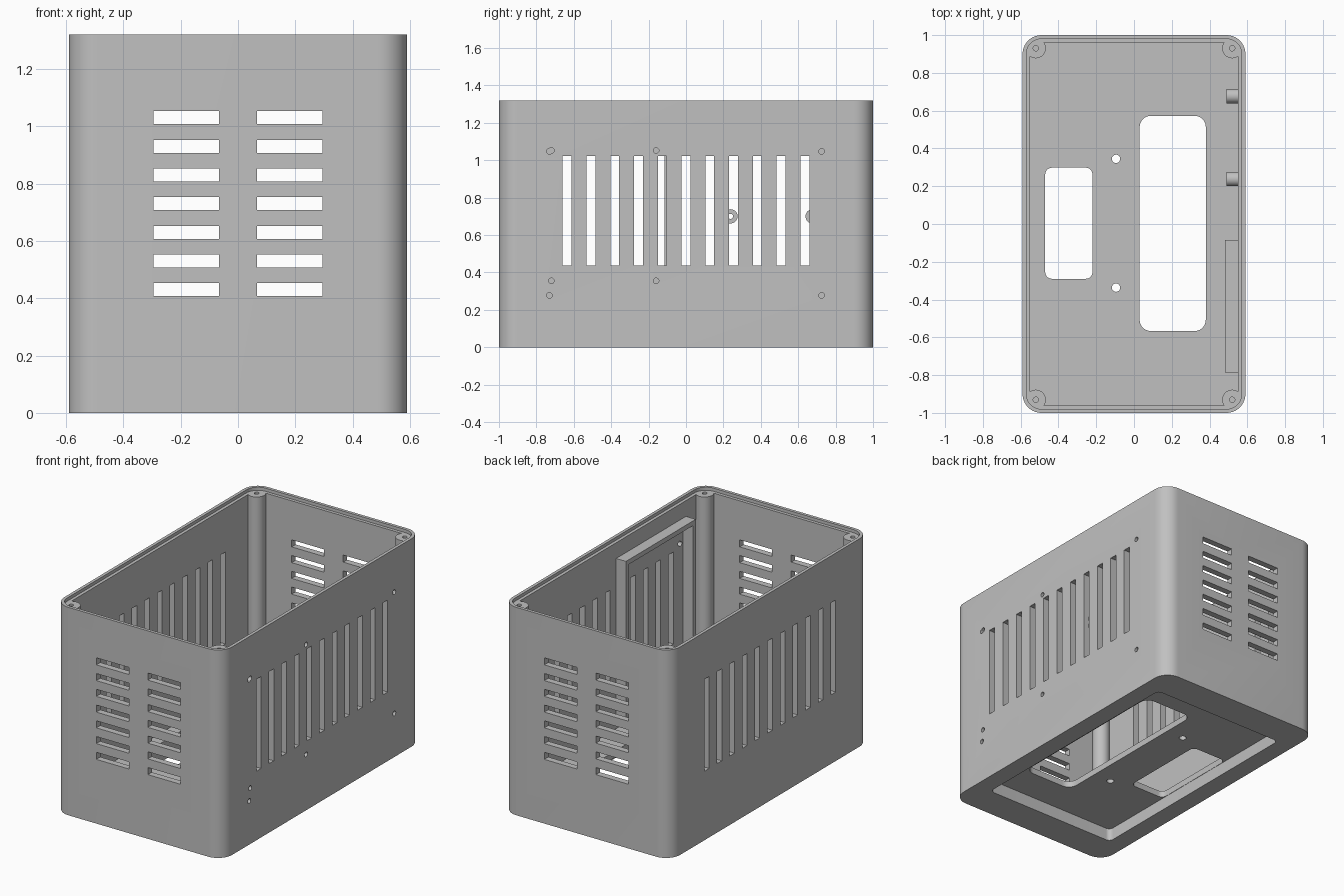
import bpy, bmesh, math
from mathutils import Matrix, Vector

if "Cube" in bpy.data.objects:
    bpy.data.objects.remove(bpy.data.objects["Cube"])

grey = bpy.data.materials.new("plain_grey")
grey.diffuse_color = (0.53, 0.53, 0.53, 1)
grey.use_nodes = True
grey.node_tree.nodes["Principled BSDF"].inputs["Base Color"].default_value = grey.diffuse_color


def finish(name, bm):
    bmesh.ops.recalc_face_normals(bm, faces=bm.faces)
    me = bpy.data.meshes.new(name)
    bm.to_mesh(me)
    bm.free()
    me.materials.append(grey)
    ob = bpy.data.objects.new(name, me)
    bpy.context.scene.collection.objects.link(ob)
    return ob


def add_prism(bm, outline, z0, z1):
    low = [bm.verts.new((x, y, z0)) for x, y in outline]
    high = [bm.verts.new((x, y, z1)) for x, y in outline]
    bm.faces.new(low)
    bm.faces.new(high)
    n = len(low)
    for i in range(n):
        j = (i + 1) % n
        bm.faces.new((low[i], low[j], high[j], high[i]))


def rounded_box(name, x0, x1, y0, y1, z0, z1, r, steps=10):
    """Box with rounded vertical corners."""
    pts = []
    corners = ((x1 - r, y1 - r), (x0 + r, y1 - r), (x0 + r, y0 + r), (x1 - r, y0 + r))
    for q, (cx, cy) in enumerate(corners):
        for s in range(steps + 1):
            a = math.pi / 2 * (q + s / steps)
            pts.append((cx + r * math.cos(a), cy + r * math.sin(a)))
    bm = bmesh.new()
    add_prism(bm, pts, z0, z1)
    return finish(name, bm)


def boxes(name, specs):
    """Several separate boxes in one mesh, each given as (centre, size)."""
    bm = bmesh.new()
    for centre, size in specs:
        bmesh.ops.create_cube(bm, size=1, matrix=Matrix.Translation(centre)
                              @ Matrix.Diagonal((*size, 1)))
    return finish(name, bm)


def cylinders(name, centres, r, length, axis="Z", n=32):
    turn = Matrix.Rotation(math.pi / 2, 4, "Y") if axis == "X" else Matrix()
    bm = bmesh.new()
    for c in centres:
        bmesh.ops.create_cone(bm, cap_ends=True, segments=n, radius1=r, radius2=r,
                              depth=length, matrix=Matrix.Translation(Vector(c)) @ turn)
    return finish(name, bm)


def combine(ob, tool, operation="DIFFERENCE"):
    """Bake a boolean into ob and remove the tool."""
    mod = ob.modifiers.new("bool", "BOOLEAN")
    mod.operation = operation
    mod.solver = "EXACT"
    mod.object = tool
    bpy.context.view_layer.update()
    dg = bpy.context.evaluated_depsgraph_get()
    me = bpy.data.meshes.new_from_object(ob.evaluated_get(dg))
    ob.modifiers.clear()
    ob.data = me
    bpy.data.objects.remove(tool)


def smooth(ob):
    ob.data.shade_smooth()
    ob.data.set_sharp_from_angle(angle=math.radians(30))


H, FLOOR, RECESS, LEDGE = 1.32, 0.12, 0.08, 1.30
CORNERS = [(sx * 0.52, sy * 0.93) for sx in (-1, 1) for sy in (-1, 1)]

# Case: outer body, cavity, corner posts, stepped rim, underside recess
case = rounded_box("case", -0.59, 0.59, -1, 1, 0, H, 0.10)
combine(case, rounded_box("cavity", -0.55, 0.55, -0.96, 0.96, FLOOR, 1.5, 0.06))
combine(case, cylinders("posts", [(x, y, 0.705) for x, y in CORNERS], 0.053, 1.21), "UNION")
combine(case, rounded_box("rim_step", -0.57, 0.57, -0.98, 0.98, LEDGE, 1.5, 0.08))
combine(case, cylinders("screw_holes", [(x, y, LEDGE) for x, y in CORNERS], 0.014, 0.4, n=20))
combine(case, rounded_box("recess", -0.472, 0.472, -0.79, 0.79, -0.2, RECESS, 0.03))

# Floor openings and floor screw holes
combine(case, rounded_box("large_opening", 0.03, 0.38, -0.567, 0.573, -0.1, 0.3, 0.06))
combine(case, rounded_box("small_opening", -0.47, -0.22, -0.29, 0.298, -0.1, 0.3, 0.035))
combine(case, cylinders("floor_holes", [(-0.095, y, 0.1) for y in (-0.337, 0.345)], 0.022, 0.4))

# Vent slots through both long walls, then through both end walls
combine(case, boxes("side_slots", [((0, 0.127 * i, 0.73), (1.5, 0.048, 0.584))
                                   for i in range(-5, 6)]))
combine(case, boxes("end_slots", [((s * 0.181, 0, 0.43 + 0.1 * i), (0.228, 2.5, 0.045))
                                  for i in range(7) for s in (-1, 1)]))

# Mounting holes in the right wall
wall_holes = [(-0.16, 1.052), (-0.16, 0.355), (-0.72, 0.355), (-0.73, 0.277),
              (0.725, 0.277), (0.725, 1.047), (-0.72, 1.052)]
combine(case, cylinders("wall_holes", [(0.57, y, z) for y, z in wall_holes],
                        0.015, 0.2, "X", 20))
combine(case, cylinders("extra_hole", [(0.57, -0.73, 1.047)], 0.015, 0.2, "X", 20))
smooth(case)

# Rectangular display frame on the inside of the right wall
frame = boxes("display_frame", [((0.516, -0.435, 0.70), (0.07, 0.70, 1.0))])
combine(frame, boxes("frame_gap", [((0.516, -0.435, 0.70), (0.3, 0.64, 0.94))]))

# Hollow standoffs on the inside of the right wall
for i, y in enumerate((0.238, 0.677)):
    standoff = cylinders(f"standoff_{i + 1}", [(0.521, y, 0.70)], 0.038, 0.062, "X")
    combine(standoff, cylinders("bore", [(0.521, y, 0.70)], 0.014, 0.2, "X", 20))
    smooth(standoff)
